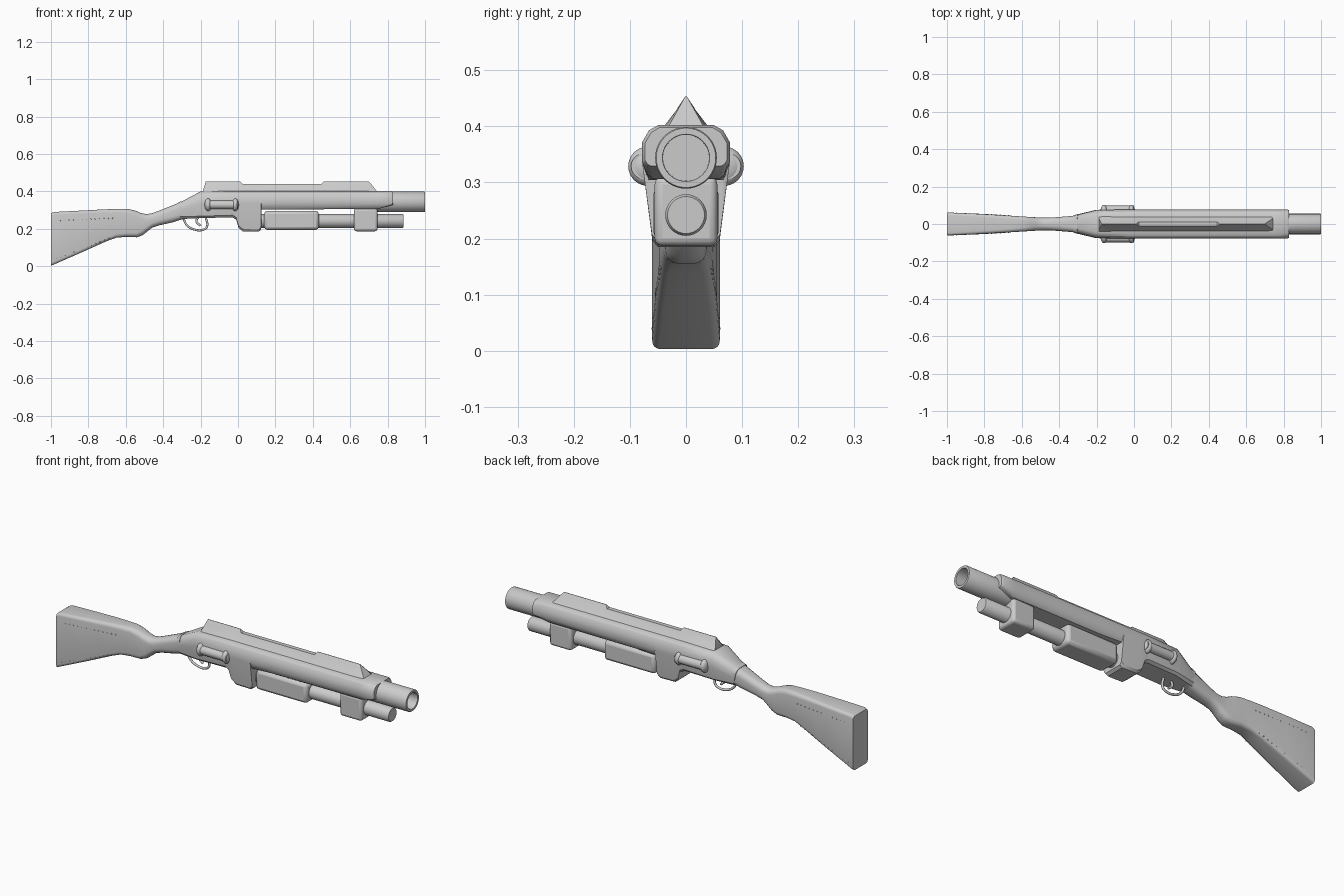
import bpy, bmesh, math
from mathutils import Vector

if "Cube" in bpy.data.objects:
    bpy.data.objects.remove(bpy.data.objects["Cube"])


def finish(name, bm, angle=35, bevel=0, segs=2):
    bmesh.ops.recalc_face_normals(bm, faces=bm.faces[:])
    me = bpy.data.meshes.new(name)
    bm.to_mesh(me)
    bm.free()
    ob = bpy.data.objects.new(name, me)
    bpy.context.collection.objects.link(ob)
    if bevel:
        mod = ob.modifiers.new("Bevel", "BEVEL")
        mod.width, mod.segments = bevel, segs
    bpy.ops.object.select_all(action="DESELECT")
    bpy.context.view_layer.objects.active = ob
    ob.select_set(True)
    bpy.ops.object.shade_smooth_by_angle(angle=math.radians(angle))
    return ob


def loft(name, rings, angle=35, **kw):
    bm = bmesh.new()
    vr = [[bm.verts.new(p) for p in r] for r in rings]
    n = len(rings[0])
    for a, b in zip(vr, vr[1:]):
        for i in range(n):
            j = (i + 1) % n
            bm.faces.new((a[i], a[j], b[j], b[i]))
    bm.faces.new(vr[0])
    bm.faces.new(vr[-1])
    return finish(name, bm, angle, **kw)


def mirrored(x, half):
    # half section (y, z) from top to bottom, mirrored across y = 0
    return [(x, y, z) for y, z in half] + [(x, -y, z) for y, z in reversed(half)]


def lathe(name, prof, y, z, n=32):
    return loft(name, [[(x, y + r * math.cos(k * math.tau / n), z + r * math.sin(k * math.tau / n))
                        for k in range(n)] for x, r in prof])


def round_ring(xt, zt, xb, zb, hw, r):
    # rounded rectangle standing between a top and a bottom point
    top, bot = Vector((xt, 0, zt)), Vector((xb, 0, zb))
    up = top - bot
    length = up.length
    up.normalize()
    mid = (top + bot) / 2
    pts = []
    for q, (sy, sz) in enumerate(((1, 1), (-1, 1), (-1, -1), (1, -1))):
        for k in range(5):
            a = (q + k / 4) * math.pi / 2
            y = sy * (hw - r) + r * math.cos(a)
            v = sz * (length / 2 - r) + r * math.sin(a)
            pts.append(mid + up * v + Vector((0, y, 0)))
    return pts


def box(name, x0, x1, hw, z0, z1, bevel, segs=2):
    bm = bmesh.new()
    bmesh.ops.create_cube(bm, size=1)
    for v in bm.verts:
        v.co = ((x0 + x1) / 2 + v.co.x * (x1 - x0), v.co.y * 2 * hw, (z0 + z1) / 2 + v.co.z * (z1 - z0))
    return finish(name, bm, 30, bevel, segs)


def bar(name, pts, rad):
    cu = bpy.data.curves.new(name, "CURVE")
    cu.dimensions = "3D"
    cu.bevel_depth, cu.bevel_resolution, cu.use_fill_caps = rad, 3, True
    sp = cu.splines.new("BEZIER")
    sp.bezier_points.add(len(pts) - 1)
    for bp, (x, z) in zip(sp.bezier_points, pts):
        bp.co = (x, 0, z)
        bp.handle_left_type = bp.handle_right_type = "AUTO"
    ob = bpy.data.objects.new(name, cu)
    bpy.context.collection.objects.link(ob)
    return ob


# shoulder stock: top x, z / bottom x, z / half width / corner radius
loft("stock", [round_ring(*s) for s in (
    (-1.0, .283, -1.0, .003, .060, .014), (-.985, .29, -.985, .009, .061, .015),
    (-.85, .297, -.83, .077, .055, .016), (-.72, .304, -.70, .135, .048, .018),
    (-.64, .307, -.65, .153, .043, .020), (-.59, .307, -.60, .157, .040, .022),
    (-.55, .298, -.54, .155, .037, .025), (-.52, .285, -.51, .166, .035, .027),
    (-.49, .279, -.485, .186, .034, .028), (-.46, .283, -.46, .206, .034, .028),
    (-.42, .298, -.42, .219, .036, .028), (-.36, .322, -.35, .235, .041, .028),
    (-.315, .340, -.295, .252, .046, .028))])
loft("stock_collar", [round_ring(*s) for s in (
    (-.322, .340, -.304, .249, .049, .029), (-.304, .347, -.284, .253, .051, .029))])

# stitch studs along both edges of the stock, both sides
bm = bmesh.new()
for (xa, za), (xb, zb) in (((-.95, .245), (-.67, .257)), ((-.97, .04), (-.69, .148))):
    for i in range(13):
        t = i / 12
        x = xa + (xb - xa) * t
        hw = .060 - (x + 1) * .045
        for s in (-1, 1):
            r = bmesh.ops.create_icosphere(bm, subdivisions=1, radius=.0035)
            for v in r["verts"]:
                v.co += Vector((x, s * hw, za + (zb - za) * t))
finish("stock_studs", bm)

# receiver and long upper housing
roof = [(.050, .402), (.066, .393), (.078, .372), (.078, .335)]
body = [mirrored(-.31, [(.022, .342), (.036, .335), (.047, .318), (.050, .298), (.046, .265), (.034, .252)]),
        mirrored(-.20, [(.046, .400), (.062, .391), (.074, .370), (.076, .333), (.066, .268), (.054, .258)])]
for x, low in ((-.03, .261), (-.01, .250), (.003, .205), (.025, .187), (.11, .185), (.124, .195)):
    k = (low - .185) / .08
    body.append(mirrored(x, roof + [(.060 + .006 * k, low + .012), (.050 + .004 * k, low)]))
body += [mirrored(.126, roof + [(.071, .315), (.066, .304)]),
         mirrored(.24, roof + [(.068, .310), (.058, .304)]),
         mirrored(.75, roof + [(.068, .313), (.058, .306)]),
         mirrored(.82, roof + [(.073, .330), (.066, .326)]),
         mirrored(.83, [(.047, .398), (.062, .389), (.073, .370), (.073, .340), (.069, .333), (.062, .329)])]
loft("receiver", body, 30)

# ridged top rib with a lowered middle
def rib(x, base, mid, tip):
    return mirrored(x, [(tip, mid), (.018 if tip < .01 else .016, min(mid - .002, .428)), (base, .398)])
loft("top_rib", [mirrored(-.188, [(.030, .402), (.036, .400), (.041, .398)])] + [rib(*s) for s in (
    (-.172, .041, .454, .001), (.012, .041, .454, .001), (.026, .041, .439, .011),
    (.445, .041, .439, .011), (.458, .041, .454, .001), (.70, .041, .454, .001))]
    + [mirrored(.742, [(.030, .402), (.036, .400), (.041, .398)])], 20)

# barrel with open bore, and lower tube
lathe("barrel", [(.70, .055), (.996, .055), (1.0, .053), (1.0, .042), (.86, .041)], 0, .344, 40)
lathe("lower_tube", [(.10, .037), (.880, .037), (.886, .033)], 0, .242)

# sliding grip and front clamp
box("fore_grip", .14, .432, .058, .195, .296, .016, 2)
box("front_clamp", .62, .746, .056, .187, .310, .014, 3)

# knobbed side bars
for s, side in ((-1, "right"), (1, "left")):
    lathe(f"{side}_side_bar", [(-.16, .023), (0, .023)], s * .075, .329, 20)
    for cx, end in ((-.160, "rear"), (-.014, "front")):
        lathe(f"{side}_{end}_knob",
              [(cx - .019 * math.cos(a * math.pi / 10), max(.035 * math.sin(a * math.pi / 10), .002))
               for a in range(11)], s * .068, .329, 24)

# trigger and its guard
bar("trigger_guard", [(-.292, .258), (-.275, .222), (-.235, .197), (-.185, .196), (-.166, .212), (-.172, .262)], .006)
bar("trigger", [(-.212, .265), (-.222, .240), (-.200, .216)], .006)
